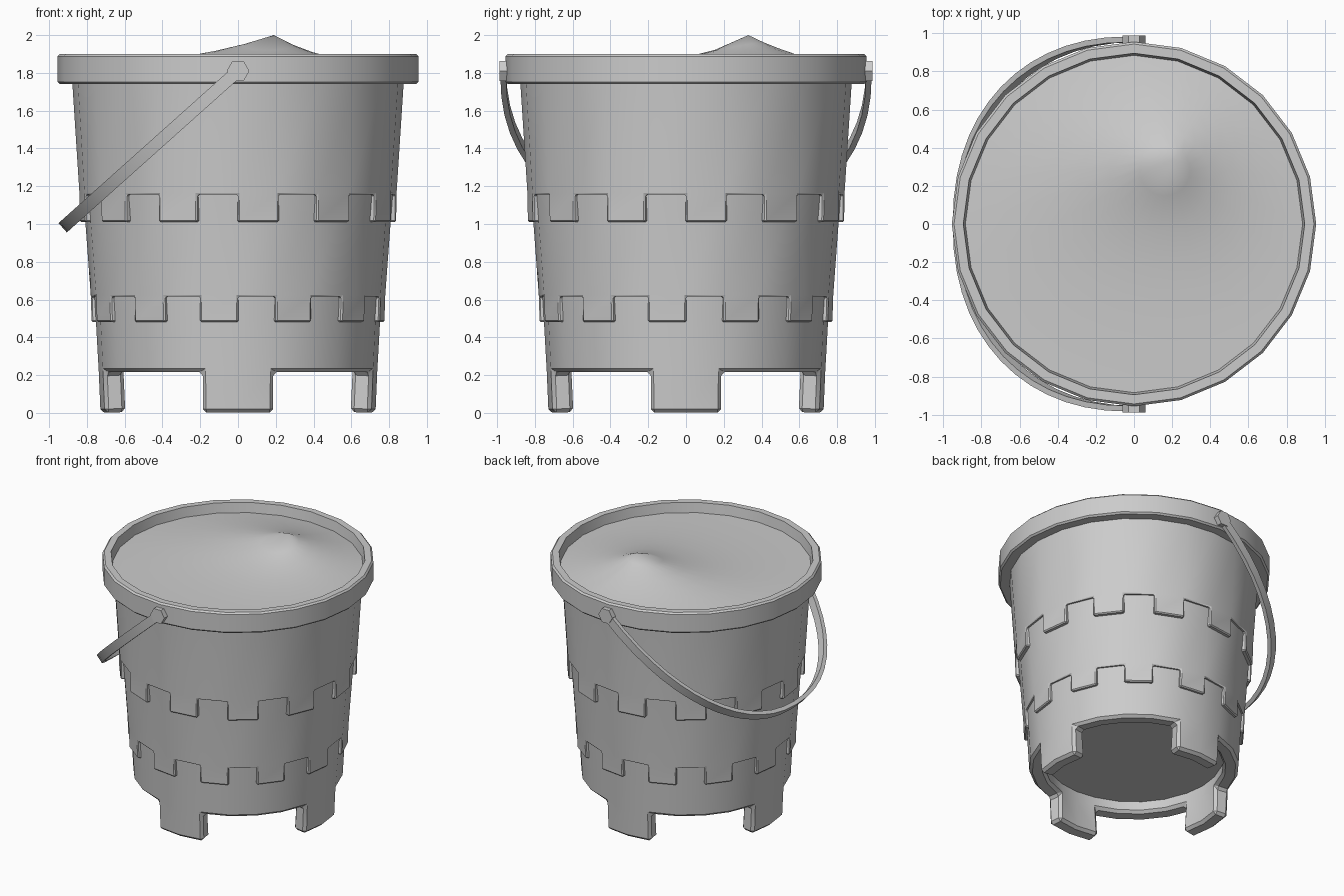
import bpy, bmesh, math
from mathutils import Vector

if "Cube" in bpy.data.objects:
    bpy.data.objects.remove(bpy.data.objects["Cube"])

N = 24  # sides of the bucket


def polar(r, k, z, n=N):
    a = 2 * math.pi * k / n
    return Vector((r * math.cos(a), r * math.sin(a), z))


def finish(name, bm, mods=(), angle=30, recalc=True):
    if recalc:
        bmesh.ops.recalc_face_normals(bm, faces=bm.faces)
    me = bpy.data.meshes.new(name)
    bm.to_mesh(me)
    bm.free()
    ob = bpy.data.objects.new(name, me)
    bpy.context.collection.objects.link(ob)
    bpy.ops.object.select_all(action='DESELECT')
    bpy.context.view_layer.objects.active = ob
    ob.select_set(True)
    for kind, props in mods:
        m = ob.modifiers.new(kind, kind)
        for key, val in props.items():
            setattr(m, key, val)
        bpy.ops.object.modifier_apply(modifier=m.name)
    bpy.ops.object.shade_smooth_by_angle(angle=math.radians(angle))
    return ob


def tier(name, rows, is_tooth, thick, bevel):
    """Conical shell whose lowest row only exists where is_tooth(k)."""
    bm = bmesh.new()
    v = [[bm.verts.new(polar(r, k, z)) for k in range(N)] for r, z in rows]
    for i in range(len(rows) - 1):
        for k in range(N):
            j = (k + 1) % N
            if i > 0 or is_tooth(k):
                bm.faces.new((v[i][k], v[i][j], v[i + 1][j], v[i + 1][k]))
    bmesh.ops.delete(bm, geom=[x for x in bm.verts if not x.link_faces], context='VERTS')
    finish(name, bm, [
        ('SOLIDIFY', dict(thickness=thick, offset=-1, use_even_offset=True)),
        ('BEVEL', dict(width=bevel, segments=1, limit_method='ANGLE',
                       angle_limit=math.radians(40)))], recalc=False)


# Bucket walls: battlements hanging from each tier, four feet at the bottom
tier("upper_wall", [(.838, 1.01), (.840, 1.155), (.878, 1.76)],
     lambda k: k % 2 == 0, .05, .008)
tier("middle_wall", [(.776, .48), (.780, .615), (.822, 1.20)],
     lambda k: k % 2 == 1, .05, .008)
tier("lower_wall_and_feet", [(.728, 0), (.737, .215), (.762, .66)],
     lambda k: k % 6 in (0, 5), .11, .02)

# Bucket floor
bm = bmesh.new()
bm.faces.new([bm.verts.new(polar(.66, k, .31)) for k in reversed(range(N))])
finish("floor", bm, recalc=False)

# Rim: closed profile turned round the axis
profile = [(.85, 1.74), (.943, 1.74), (.955, 1.752), (.955, 1.888),
           (.943, 1.90), (.895, 1.90), (.88, 1.80), (.85, 1.80)]
bm = bmesh.new()
loops = [[bm.verts.new(polar(r, k, z)) for r, z in profile] for k in range(N)]
for k in range(N):
    a, b = loops[k], loops[(k + 1) % N]
    for i in range(len(profile)):
        j = (i + 1) % len(profile)
        bm.faces.new((a[i], b[i], b[j], a[j]))
finish("rim", bm)

# Sand: rings spreading from an off-centre peak to the rim
peak = Vector((.19, .33, 0))
bm = bmesh.new()
top = bm.verts.new((peak.x, peak.y, 2.0))
prev = None
for t in (.15, .3, .45, .6, .75, .9, 1.0):
    ring = []
    for k in range(N):
        p = peak.lerp(polar(.885, k, 0), t)
        dx, dy = p.x - peak.x, p.y - peak.y
        d = math.hypot(dx / (.44 if dx < 0 else .26), dy / (.26 if dy < 0 else .29))
        p.z = 1.825 + .175 * math.exp(-.87 * d) * (1 - t ** 3)
        ring.append(bm.verts.new(p))
    for k in range(N):
        j = (k + 1) % N
        if prev:
            bm.faces.new((prev[k], ring[k], ring[j], prev[j]))
        else:
            bm.faces.new((top, ring[k], ring[j]))
    prev = ring
finish("sand", bm, angle=60)

# Handle: flat strap along a tilted half oval, resting to the left
pivot = Vector((0, 0, 1.81))
down = Vector((-.917, 0, -.82))
length = down.length
d = down.normalized()
side = Vector((d.z, 0, -d.x))
Y = Vector((0, 1, 0))
STEPS, E = 28, 2 / 2.2


def oval(a):
    c, s = math.cos(a), math.sin(a)
    return Vector((length * abs(s) ** E, math.copysign(abs(c) ** E, c) * .968))


bm = bmesh.new()
sections = []
for i in range(STEPS + 1):
    a = math.pi * i / STEPS
    p = oval(a)
    t = oval(min(a + .02, math.pi)) - oval(max(a - .02, 0))
    n = Vector((-t.y, t.x)).normalized()
    if n.dot(p) < 0:
        n = -n
    sections.append([bm.verts.new(pivot + d * (p.x + n.x * o) + Y * (p.y + n.y * o) + side * w)
                     for o, w in ((.015, .033), (.015, -.033), (-.015, -.033), (-.015, .033))])
for a, b in zip(sections, sections[1:]):
    for i in range(4):
        j = (i + 1) % 4
        bm.faces.new((a[i], a[j], b[j], b[i]))
bm.faces.new(sections[0])
bm.faces.new(sections[-1])
finish("handle", bm)

# Hexagonal handle pivots
for s, label in ((-1, "front"), (1, "back")):
    bm = bmesh.new()
    rings = []
    for y in (.93, .988):
        rings.append([bm.verts.new((.06 * math.cos(k * math.pi / 3), s * y,
                                    1.81 + .06 * math.sin(k * math.pi / 3))) for k in range(6)])
    for k in range(6):
        j = (k + 1) % 6
        bm.faces.new((rings[0][k], rings[0][j], rings[1][j], rings[1][k]))
    bm.faces.new(rings[0])
    bm.faces.new(rings[1])
    finish(label + "_handle_pivot", bm)
